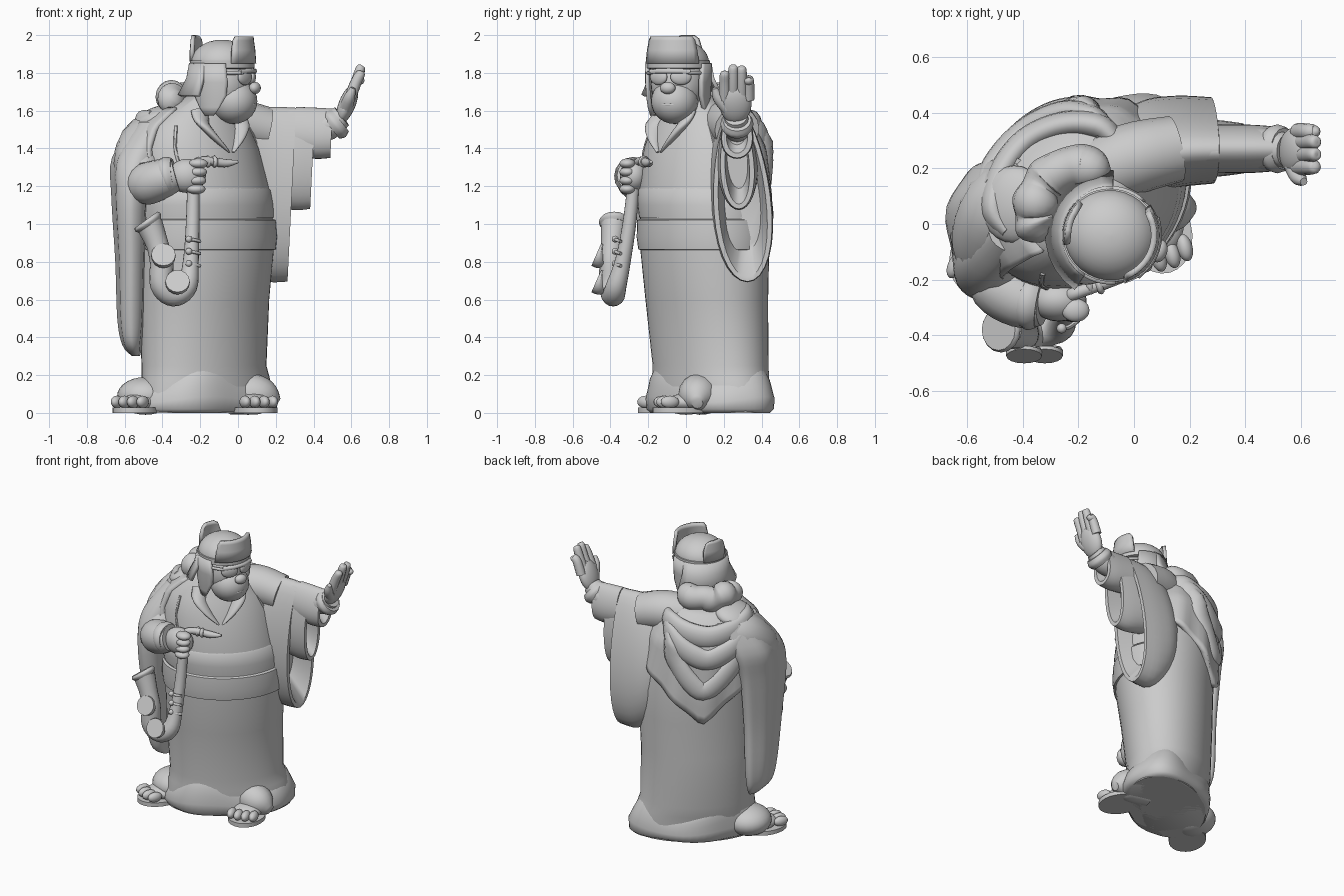
import bpy, bmesh
from math import sin, cos, pi, radians
from mathutils import Vector as V, Matrix

if "Cube" in bpy.data.objects:
    bpy.data.objects.remove(bpy.data.objects["Cube"])

clay = bpy.data.materials.new("clay grey")
clay.use_nodes = True
GREY = (0.6, 0.6, 0.6, 1)
clay.diffuse_color = GREY
clay.node_tree.nodes["Principled BSDF"].inputs["Base Color"].default_value = GREY


def finish(name, bm, angle=45):
    bmesh.ops.recalc_face_normals(bm, faces=bm.faces)
    me = bpy.data.meshes.new(name)
    bm.to_mesh(me)
    bm.free()
    me.materials.append(clay)
    ob = bpy.data.objects.new(name, me)
    bpy.context.collection.objects.link(ob)
    bpy.context.view_layer.objects.active = ob
    for o in bpy.context.selected_objects:
        o.select_set(False)
    ob.select_set(True)
    bpy.ops.object.shade_smooth_by_angle(angle=radians(angle))
    return ob


def loft(name, rings, closed=True, caps=True):
    bm = bmesh.new()
    rows = [[bm.verts.new(p) for p in r] for r in rings]
    n = len(rows[0])
    for a, b in zip(rows, rows[1:]):
        for i in range(n if closed else n - 1):
            j = (i + 1) % n
            bm.faces.new((a[i], a[j], b[j], b[i]))
    if caps:
        bm.faces.new(rows[0])
        bm.faces.new(rows[-1])
    return finish(name, bm)


def smooth_path(keys, steps=5):
    """Catmull-Rom through tuples of any length."""
    ks = [V(k) for k in keys]
    out = []
    for i in range(len(ks) - 1):
        a, b, c, d = ks[max(i - 1, 0)], ks[i], ks[i + 1], ks[min(i + 2, len(ks) - 1)]
        for s in range(steps):
            t = s / steps
            out.append(b + (c - a) * (t / 2) + (a * 2 - b * 5 + c * 4 - d) * (t * t / 2)
                       + (b * 3 - a - c * 3 + d) * (t ** 3 / 2))
    return out + [ks[-1]]


def tube(name, pts, radii, ref=(0, 1, 0), flat=1.0, n=16, steps=4):
    """Round sweep; flat scales the section along ref."""
    path = smooth_path(pts, steps)
    rad = [r[0] for r in smooth_path([(r, 0) for r in radii], steps)]
    rings = []
    for i, p in enumerate(path):
        t = (path[min(i + 1, len(path) - 1)] - path[max(i - 1, 0)]).normalized()
        u = t.cross(V(ref)).normalized()
        w = u.cross(t)
        rings.append([p + (u * cos(2 * pi * k / n) + w * flat * sin(2 * pi * k / n)) * rad[i]
                      for k in range(n)])
    return loft(name, rings)


def ball(name, loc, size, rot=Matrix(), frame=Matrix()):
    bm = bmesh.new()
    bmesh.ops.create_uvsphere(bm, u_segments=24, v_segments=14, radius=1)
    bm.transform(frame @ Matrix.Translation(loc) @ rot @ Matrix.Diagonal((*size, 1)))
    return finish(name, bm)


# ---- Robe body: oval sections turned towards the front left
BODY = [(0, -.16, .13, .4, .245), (.1, -.16, .13, .4, .25), (.18, -.17, .13, .38, .26),
        (.25, -.18, .13, .365, .265), (.6, -.18, .11, .375, .29), (.85, -.17, .1, .385, .31),
        (1.03, -.175, .1, .385, .315), (1.2, -.19, .09, .375, .31), (1.4, -.22, .09, .355, .285),
        (1.52, -.22, .08, .30, .235), (1.6, -.2, .06, .21, .17), (1.68, -.16, .03, .11, .1)]
TURN = Matrix.Rotation(radians(38), 3, 'Z')


def body_point(z, ang, grow=0.0):
    z = min(max(z, 0), 1.68)
    for a, b in zip(BODY, BODY[1:]):
        if z <= b[0]:
            f = (z - a[0]) / (b[0] - a[0])
            x, y, rx, ry = (a[i] + (b[i] - a[i]) * f for i in range(1, 5))
            break
    p = TURN @ V(((rx + grow) * cos(ang), (ry + grow) * sin(ang), 0))
    return p + V((x, y, z))


loft("robe", [[body_point(k[0], 2 * pi * i / 48) for i in range(48)] for k in BODY])


def front_band(name, levels):
    """Band across the front only; it sinks into the robe at its edges."""
    loft(name, [[body_point(z, radians(178 + 200 * k / 32), g) for k in range(33)] for z, g in levels],
         closed=False, caps=False)


front_band("belt", [(.86, -.01), (.865, .012), (.93, .02), (1.02, .015), (1.03, -.01)])
front_band("chest_wrap", [(1.03, -.02), (1.035, .005), (1.1, .012), (1.18, .008), (1.2, -.01)])


# ---- Flared hem with a wavy upper crease
def hem_row(z, grow):
    row = []
    for k in range(60):
        a = 2 * pi * k / 60
        wave = 1 + .22 * sin(3 * a + 1.2) * (z > .05)
        row.append(body_point(z * wave, a, grow + .01 * sin(5 * a)))
    return row


loft("hem", [hem_row(z, g) for z, g in ((0, 0), (.02, .022), (.07, .025), (.12, .012), (.16, .004), (.19, -.012))])
ball("hem_over_right_foot", (-.49, 0, .09), (.15, .15, .1))
tube("hem_over_left_foot", [(-.05, .1, .09), (.06, .07, .1), (.15, .06, .08), (.21, .06, .05)], [.1, .11, .09, .03])


# ---- Feet with sandals
def foot(side, x, y, heading):
    frame = Matrix.Translation((x, y, 0)) @ Matrix.Rotation(radians(heading), 4, 'Z')
    n = 24
    sole = [frame @ V((.118 * cos(2 * pi * k / n), .15 * sin(2 * pi * k / n), 0)) for k in range(n)]
    loft(side + "_sandal_sole", [sole, [p + V((0, 0, .028)) for p in sole]])
    ball(side + "_foot", (0, .05, .055), (.1, .13, .05), frame=frame)
    for i in range(4):
        ball(side + "_toe", (-.075 + .05 * i, -.095 + .012 * abs(i - 1.5), .058), (.028, .05, .033), frame=frame)


foot("right", -.54, -.11, -25)
foot("left", .09, -.03, 15)


# ---- Cape over the back with a pointed lower edge
def cape_row(t):
    row = []
    for i in range(37):
        a = radians(-8 + 200 * i / 36)
        low = .86 + .36 * abs(sin(a - radians(90)))
        row.append(body_point(1.62 - (1.62 - low) * t, a, .025 + .01 * sin(i * 1.1) * t))
    return row


cape = loft("back_cape", [cape_row(t / 14) for t in range(15)], closed=False, caps=False)
cape.modifiers.new("thickness", 'SOLIDIFY').thickness = .04
for k, low in enumerate((1.46, 1.32, 1.1)):
    spread = 72 - 8 * k
    pts = []
    for i in range(9):
        s = (i - 4) / 4
        pts.append(body_point(1.56 - (1.56 - low) * (1 - abs(s) ** 1.4), radians(90 + spread * s), .012))
    tube("hood_fold", pts, [.025] + [.047 - .004 * k] * 7 + [.025], ref=(0, 0, 1), flat=1.7)


# ---- Left arm: hanging sleeves, sections across x with hollow mouths
def sleeve(name, sections, depth, lean):
    n, rings = 32, []
    x, y, z, ry, rz = sections[-1]
    lip = [(x, y, z, ry - .025, rz - .025), (x - depth, y, z + .03, ry * .6, rz * .7)]
    for x, y, z, ry, rz in smooth_path(sections, 4) + lip:
        ring = []
        for k in range(n):
            c, s = cos(2 * pi * k / n), sin(2 * pi * k / n)
            ring.append(V((x + .05 * s * rz, y + ry * c * (1 - .2 * s) - lean * s, z + rz * s)))
        rings.append(ring)
    loft(name, rings)


sleeve("left_cape_sleeve", [(-.12, .18, 1.3, .14, .27), (.02, .26, 1.2, .165, .4),
                            (.15, .29, 1.16, .16, .46), (.285, .295, 1.155, .15, .46)], .12, .03)
sleeve("left_outer_sleeve", [(.15, .27, 1.36, .11, .25), (.3, .27, 1.345, .1, .27),
                             (.395, .27, 1.34, .088, .26)], .1, .01)
sleeve("left_inner_sleeve", [(.3, .27, 1.49, .085, .13), (.42, .27, 1.48, .085, .135),
                             (.495, .27, 1.48, .08, .13)], .05, 0)
tube("left_shoulder", [(-.2, .15, 1.5), (-.02, .23, 1.53), (.15, .27, 1.5)], [.12, .13, .12])
tube("left_forearm", [(.4, .27, 1.5), (.48, .27, 1.52), (.55, .265, 1.57)], [.07, .075, .06])
tube("left_cuff", [(.49, .27, 1.51), (.515, .27, 1.53), (.54, .27, 1.55)], [.075, .088, .075])
# Raised open hand
LEAN = Matrix.Rotation(radians(22), 4, 'Y')
ball("left_palm", (.578, .262, 1.635), (.045, .085, .11), rot=LEAN)
for y, top in ((.205, 1.81), (.25, 1.84), (.295, 1.835), (.332, 1.775)):
    tube("left_finger", [(.59, y, 1.66), (.625, y, 1.75), (.65, y, top - .012), (.655, y, top)],
         [.031, .029, .024, .006], n=12)
tube("left_thumb", [(.57, .22, 1.61), (.59, .17, 1.67), (.61, .152, 1.72)], [.035, .03, .014], n=12)

# ---- Right arm bent across the front, with cape panel hanging below
tube("right_upper_arm", [(-.36, .14, 1.46), (-.47, .06, 1.43), (-.52, -.06, 1.32), (-.5, -.16, 1.24)],
     [.13, .15, .14, .11], ref=(0, 0, 1))
tube("right_forearm", [(-.54, -.12, 1.2), (-.49, -.21, 1.21), (-.4, -.27, 1.24), (-.33, -.28, 1.26)],
     [.06, .11, .105, .085], ref=(0, 0, 1))
tube("right_cuff", [(-.4, -.275, 1.245), (-.37, -.28, 1.255), (-.34, -.285, 1.26)], [.09, .102, .09], ref=(0, 0, 1))
ball("right_hand", (-.27, -.275, 1.255), (.1, .075, .09))
for i in range(4):
    ball("right_finger", (-.21 - .004 * i, -.31, 1.32 - .045 * i), (.05, .042, .027))
drape = [(1.54, -.44, .07, .1, .17), (1.35, -.535, 0, .125, .22), (1.15, -.565, -.05, .1, .22),
         (.8, -.565, -.05, .08, .18), (.5, -.565, -.03, .07, .15), (.36, -.56, -.02, .05, .12), (.3, -.54, 0, .02, .06)]
loft("right_hanging_sleeve", [[V((x + rx * cos(a) * (1 + .1 * sin(5 * a)), y + ry * sin(a), z))
                               for a in [2 * pi * k / 36 for k in range(36)]]
                              for z, x, y, rx, ry in smooth_path(drape, 4)])
ball("shoulder_pad", (-.43, .07, 1.56), (.13, .14, .06), rot=Matrix.Rotation(radians(-20), 4, 'Y'))

# ---- Collar and robe lapels
for a0, a1 in ((235, 268), (305, 272)):
    pts = [body_point(1.6 - .22 * t, radians(a0 + (a1 - a0) * t), .008) for t in (0, .33, .67, 1)]
    tube("shirt_collar", pts, [.045, .05, .035, .008], ref=(0, 0, 1), flat=.5)
for a in (215, 325):
    pts = [body_point(z, radians(a + (1.55 - z) * 20), -.002) for z in (1.52, 1.4, 1.3, 1.2)]
    tube("robe_edge", pts, [.009] * 4, ref=(0, 0, 1), n=8)

# ---- Fur trim behind the neck
arc = [radians(50 + 17 * i) for i in range(11)]
tube("fur_trim", [(-.2 + .155 * cos(a), .05 + .155 * sin(a), 1.665 + .008 * sin(7 * a)) for a in arc],
     [.03] + [.078 + .008 * sin(9 * a) for a in arc[1:-1]] + [.03], ref=(0, 0, 1), flat=1.05)

# ---- Head, built facing local +x
HEAD = Matrix.Translation((-.07, -.045, 0)) @ Matrix.Rotation(radians(-18), 4, 'Z')
ball("head", (-.01, 0, 1.74), (.145, .145, .17), frame=HEAD)
ball("jaw", (.05, 0, 1.65), (.125, .125, .12), frame=HEAD)
ball("muzzle", (.1, 0, 1.655), (.07, .09, .065), frame=HEAD)
ball("nose", (.168, 0, 1.72), (.03, .042, .032), frame=HEAD)
tube("mouth", [HEAD @ V(p) for p in ((.125, -.08, 1.615), (.16, -.035, 1.63), (.167, 0, 1.632),
                                     (.16, .035, 1.63), (.125, .08, 1.615))],
     [.004, .007, .007, .007, .004], ref=(0, 0, 1), n=8)


def head_ring(z, rx, ry, n=32):
    return [HEAD @ V((-.015 + rx * cos(2 * pi * k / n), ry * sin(2 * pi * k / n), z)) for k in range(n)]


loft("cap_crown", [head_ring(1.83, .16, .155)] + [
    head_ring(1.85 + .125 * sin(t), .163 * cos(t) + .005, .158 * cos(t) + .005)
    for t in [pi / 2 * i / 8 for i in range(9)]])
loft("cap_band", [head_ring(z, .16 + g, .155 + g) for z, g in ((1.82, -.01), (1.825, .012), (1.865, .012), (1.87, -.005))])


def cap_plate(name, a0, a1, levels, thick=.022):
    """Curved plate round the head; levels are (z, radius, width share)."""
    mid, half = radians((a0 + a1) / 2), radians((a1 - a0) / 2)
    rows = [[HEAD @ V((-.015 + r * cos(mid + half * w * s / 6), r * sin(mid + half * w * s / 6), z))
             for s in range(-6, 7)] for z, r, w in levels]
    ob = loft(name, rows, closed=False, caps=False)
    mod = ob.modifiers.new("thickness", 'SOLIDIFY')
    mod.thickness, mod.offset = thick, 0


cap_plate("front_flap", -56, 56, [(1.85, .17, 1), (1.92, .165, .95), (1.97, .158, .9), (1.993, .156, .8)])
cap_plate("rear_flap", 150, 210, [(1.86, .162, 1), (1.93, .16, 1), (1.98, .155, .8), (1.998, .152, .45)])
cap_plate("neck_guard", 105, 255, [(1.85, .165, 1), (1.77, .18, 1), (1.68, .225, 1)])
for s in (-1, 1):
    mid = 98 * s
    cap_plate("ear_flap", mid - 36, mid + 36, [(1.85, .166, .9), (1.75, .165, 1), (1.68, .16, .95),
                                               (1.62, .152, .6), (1.575, .145, .25)])
    # Round dark glasses
    ball("glasses_lens", (.132, .062 * s, 1.778), (.02, .056, .042), rot=Matrix.Rotation(.35 * s, 4, 'Z'), frame=HEAD)
    tube("glasses_arm", [HEAD @ V(p) for p in ((.13, .1 * s, 1.8), (.07, .14 * s, 1.8), (-.02, .155 * s, 1.8))],
         [.01] * 3, ref=(0, 0, 1), n=8)
tube("brow_bar", [HEAD @ V(p) for p in ((.12, -.11, 1.805), (.152, -.04, 1.81), (.152, .04, 1.81), (.12, .11, 1.805))],
     [.014] * 4, ref=(0, 0, 1), n=8)

# ---- Saxophone
tube("sax_body", [(-.235, -.27, 1.28), (-.24, -.3, 1.0), (-.25, -.335, .8), (-.27, -.37, .67), (-.34, -.385, .625),
                  (-.4, -.395, .68), (-.405, -.395, .8), (-.43, -.39, .9), (-.47, -.38, 1.0)],
     [.032, .036, .042, .055, .062, .066, .062, .06, .072], steps=5)
tube("sax_bell_rim", [(-.465, -.38, .99), (-.477, -.38, 1.008), (-.487, -.38, 1.022)], [.068, .082, .074])
tube("sax_mouthpiece", [(-.235, -.27, 1.26), (-.225, -.255, 1.32), (-.17, -.235, 1.335), (-.07, -.2, 1.322), (0, -.185, 1.33)],
     [.025, .024, .022, .022, .008], n=12)
for x in (-.16, -.125):
    tube("mouthpiece_ring", [(x - .01, -.225, 1.33), (x, -.222, 1.33), (x + .01, -.218, 1.33)], [.025, .032, .025], n=12)
for x, z in ((-.395, .83), (-.32, .69)):
    tube("sax_pad", [(x, -.44, z), (x, -.455, z), (x, -.475, z + .008)], [.055, .065, .064], ref=(0, 0, 1))
for z in (.92, .855, .79):
    tube("sax_key_rod", [(-.265, -.37, z), (-.235, -.37, z - .004), (-.2, -.345, z - .012)], [.009] * 3, ref=(0, 0, 1), n=8)
    ball("sax_key", (-.26, -.375, z), (.018, .018, .018))
